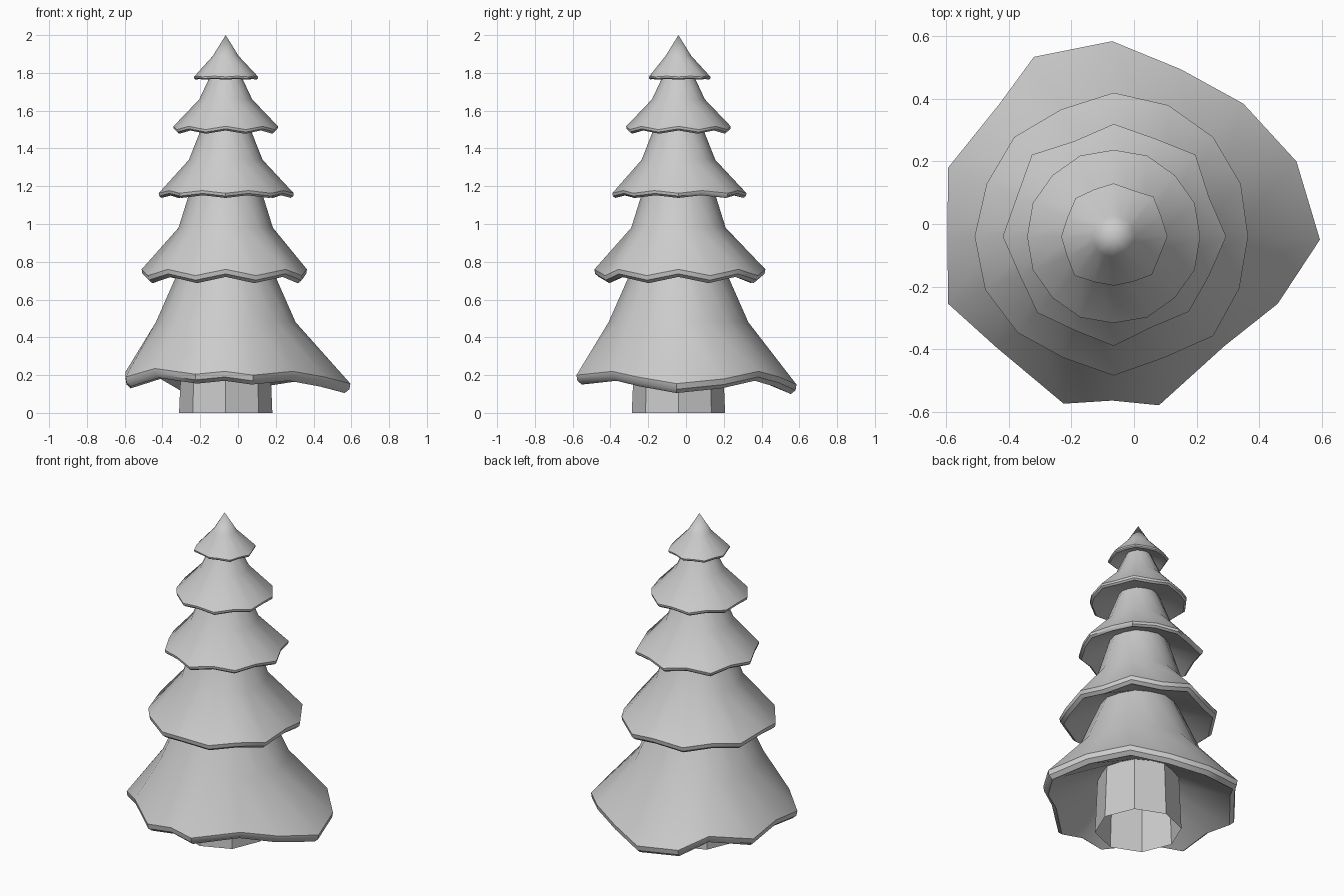
import bpy, bmesh, math

if "Cube" in bpy.data.objects:
    bpy.data.objects.remove(bpy.data.objects["Cube"])

CX, CY = -0.065, -0.04   # tree axis
N = 16


def ring(bm, radii, heights):
    n = len(radii)
    return [bm.verts.new((CX + r * math.cos(i * math.tau / n),
                          CY + r * math.sin(i * math.tau / n), z))
            for i, (r, z) in enumerate(zip(radii, heights))]


def loft(name, rings, tip=None):
    """Skin a stack of rings (top to bottom); optionally close with a tip."""
    bm = bmesh.new()
    loops = [ring(bm, r, z) for r, z in rings]
    n = len(loops[0])
    for a, b in zip(loops, loops[1:]):
        for i in range(n):
            j = (i + 1) % n
            bm.faces.new((a[i], b[i], b[j], a[j]))
    if tip:
        t = bm.verts.new((CX, CY, tip))
        for i in range(n):
            bm.faces.new((t, loops[0][i], loops[0][(i + 1) % n]))
    me = bpy.data.meshes.new(name)
    bm.to_mesh(me)
    bm.free()
    ob = bpy.data.objects.new(name, me)
    bpy.context.collection.objects.link(ob)
    bpy.context.view_layer.objects.active = ob
    for o in bpy.context.selected_objects:
        o.select_set(False)
    ob.select_set(True)
    bpy.ops.object.shade_smooth_by_angle(angle=math.radians(40))
    return ob


def circle(r, z, odd=0.97):
    return [r * (odd if i % 2 else 1) for i in range(N)], [z] * N


def tier(name, neck, mid, rim_r, rim_z, t, inner, tip=None):
    """Bough skirt: neck, bend, ragged thick rim, hollow underside."""
    rings = [circle(*neck)] if neck else []
    rings += [circle(*mid),
              (rim_r, [z + t for z in rim_z]),
              ([r - 0.1 * t for r in rim_r], [z + 0.4 * t for z in rim_z]),
              ([r - 0.6 * t for r in rim_r], rim_z),
              circle(*inner)]
    loft(name, rings, tip)


def zigzag(even, odd):
    return [odd if i % 2 else even for i in range(N)]


# trunk, open at the bottom
loft("trunk", [([0.23] * 8, [0.4] * 8), ([0.247] * 8, [0] * 8)])

# lowest boughs, with an irregular rim
rim_xy = [(.595, -.05), (.52, .20), (.35, .385), (.15, .495), (-.07, .585), (-.32, .535),
          (-.43, .385), (-.595, .18), (-.597, -.04), (-.595, -.255), (-.44, -.395),
          (-.225, -.575), (-.07, -.565), (.08, -.58), (.29, -.39), (.46, -.255)]
low_z = [.105, .13, .17, .14, .10, .12, .18, .13, .165, .14, .185, .155, .17, .15, .17, .14]
tier_1_r = [math.hypot(x - CX, y - CY) for x, y in rim_xy]
tier("boughs_1", (.22, .82), (.37, .48), tier_1_r, low_z, .05, (.225, .34))
# move the lowest rim corners onto their exact plan positions
me = bpy.data.objects["boughs_1"].data
for k, inset in ((2, 0), (3, .005), (4, .03)):
    for i, (x, y) in enumerate(rim_xy):
        s = 1 - inset / tier_1_r[i]
        v = me.vertices[k * N + i]
        v.co.x, v.co.y = CX + (x - CX) * s, CY + (y - CY) * s

# upper boughs
tier("boughs_2", (.175, 1.22), (.25, .98),
     [.43, .44, .45, .455, .46, .44, .45, .44, .445, .445, .435, .42, .445, .42, .45, .435],
     zigzag(.72, .687), .04, (.23, .79))
tier("boughs_3", (.12, 1.53), (.195, 1.34),
     [.36, .33, .37, .34, .36, .33, .37, .335, .355, .325, .345, .325, .35, .315, .34, .33],
     zigzag(1.138, 1.152), .025, (.17, 1.22))
tier("boughs_4", (.065, 1.82), (.14, 1.66),
     zigzag(.277, .28), zigzag(1.495, 1.478), .022, (.12, 1.53))
tier("boughs_top", None, (.068, 1.89),
     [.172, .165, .18, .16, .17, .163, .173, .16, .168, .162, .177, .158, .157, .157, .173, .16],
     zigzag(1.764, 1.768), .015, (.075, 1.80), tip=2.0)
